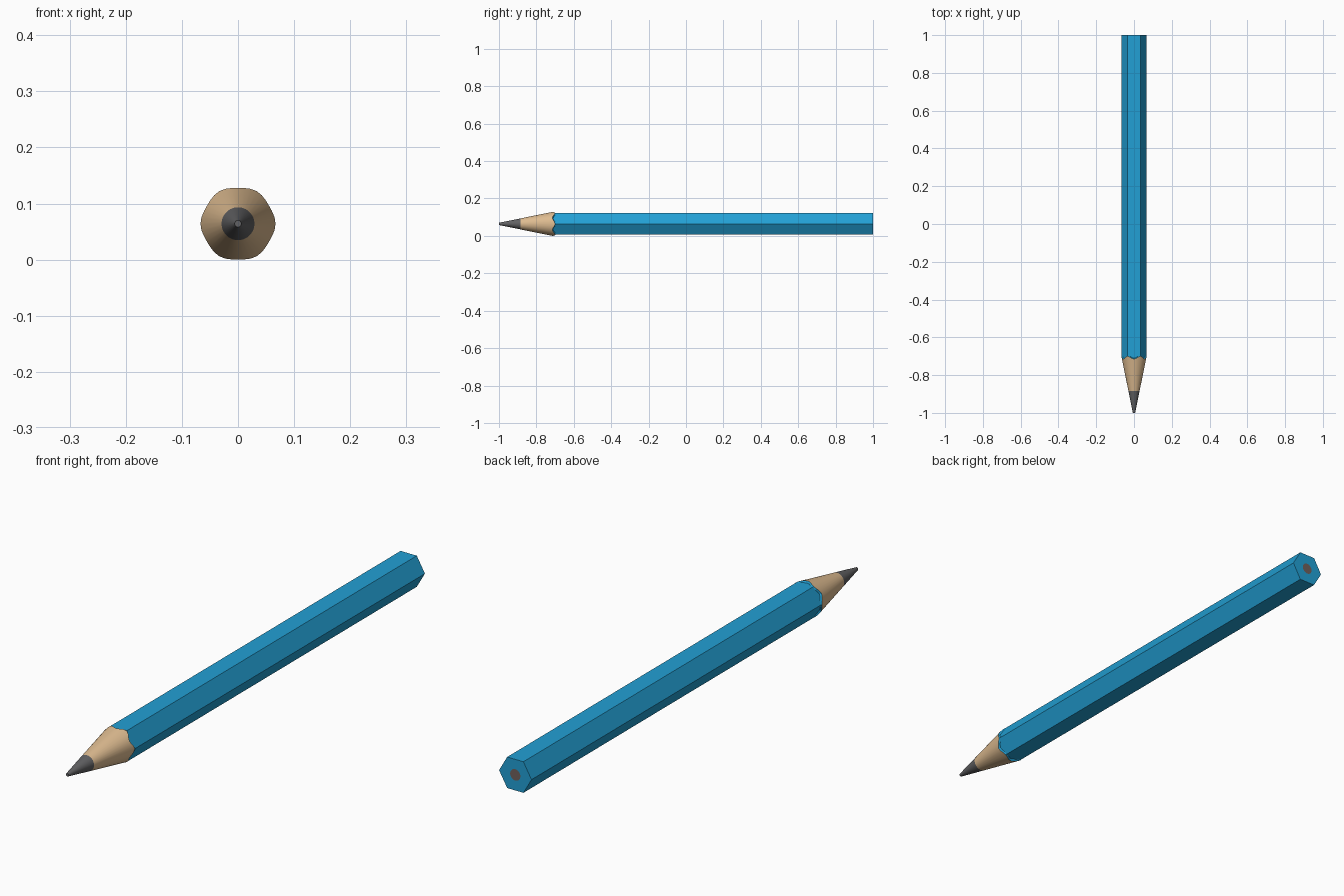
import bpy, bmesh
from math import cos, pi, radians, sin

if "Cube" in bpy.data.objects:
    bpy.data.objects.remove(bpy.data.objects["Cube"])

SIDES = 36            # points round every ring, six per pencil face
AXIS_Z = 0.064        # height of the pencil's axis
CORNER = 0.0665       # hexagon corner radius
ANGLES = [2 * pi * i / SIDES for i in range(SIDES)]


def material(name, colour):
    mat = bpy.data.materials.new(name)
    mat.use_nodes = True
    mat.diffuse_color = (*colour, 1)
    mat.node_tree.nodes["Principled BSDF"].inputs["Base Color"].default_value = (*colour, 1)
    return mat


blue = material("blue paint", (0.016, 0.35, 0.66))
wood = material("bare wood", (0.73, 0.50, 0.28))
graphite = material("graphite", (0.12, 0.12, 0.125))
core = material("core end", (0.16, 0.115, 0.105))


def cone_radius(y):
    return 0.006 + 0.203 * (y + 1)


def scallop_y(a):
    return -0.7075 + 0.0075 * cos(6 * a)


def hex_radius(a):
    return CORNER * cos(pi / 6) / cos(a % (pi / 3) - pi / 6)


def circle(y, r):
    return [(r * cos(a), y, AXIS_Z + r * sin(a)) for a in ANGLES]


def scallop():
    return [(cone_radius(scallop_y(a)) * cos(a), scallop_y(a),
             AXIS_Z + cone_radius(scallop_y(a)) * sin(a)) for a in ANGLES]


def hexagon(y_of):
    return [(hex_radius(a) * cos(a), y_of(a), AXIS_Z + hex_radius(a) * sin(a)) for a in ANGLES]


def loft(name, rings, mats, cap_start=False, cap_end=False):
    """Skin neighbouring rings; an end cap takes the last material."""
    bm = bmesh.new()
    loops = [[bm.verts.new(p) for p in ring] for ring in rings]
    for a, b in zip(loops, loops[1:]):
        for i in range(SIDES):
            j = (i + 1) % SIDES
            bm.faces.new((a[i], a[j], b[j], b[i]))
    if cap_start:
        bm.faces.new(loops[0][::-1])
    if cap_end:
        bm.faces.new(loops[-1]).material_index = len(mats) - 1
    # Rings run anticlockwise seen from the front, so flip to face outward
    mesh = bpy.data.meshes.new(name)
    bm.normal_update()
    side = bm.faces[0] if hasattr(bm.faces, "ensure_lookup_table") and not bm.faces.ensure_lookup_table() else None
    centre = side.calc_center_median()
    if side.normal.x * centre.x + side.normal.z * (centre.z - AXIS_Z) < 0:
        bmesh.ops.reverse_faces(bm, faces=bm.faces[:])
    bm.to_mesh(mesh)
    bm.free()
    for mat in mats:
        mesh.materials.append(mat)
    obj = bpy.data.objects.new(name, mesh)
    bpy.context.collection.objects.link(obj)
    bpy.ops.object.select_all(action="DESELECT")
    obj.select_set(True)
    bpy.context.view_layer.objects.active = obj
    bpy.ops.object.shade_smooth_by_angle(angle=radians(25))
    return obj


LEAD_END = -0.885

# Sharpened graphite point with a small flat tip
loft("lead_tip", [circle(-1, cone_radius(-1)), circle(LEAD_END, cone_radius(LEAD_END))],
     [graphite], cap_start=True)

# Bare wood cone with a scalloped rear edge
loft("wood_cone", [circle(LEAD_END, cone_radius(LEAD_END)), scallop()], [wood])

# Painted hexagonal body, stepping in behind the wood, with the core in its rear end
loft("painted_body",
     [scallop(), hexagon(lambda a: scallop_y(a) + 0.004), hexagon(lambda a: 1), circle(1, 0.021)],
     [blue, core], cap_end=True)
